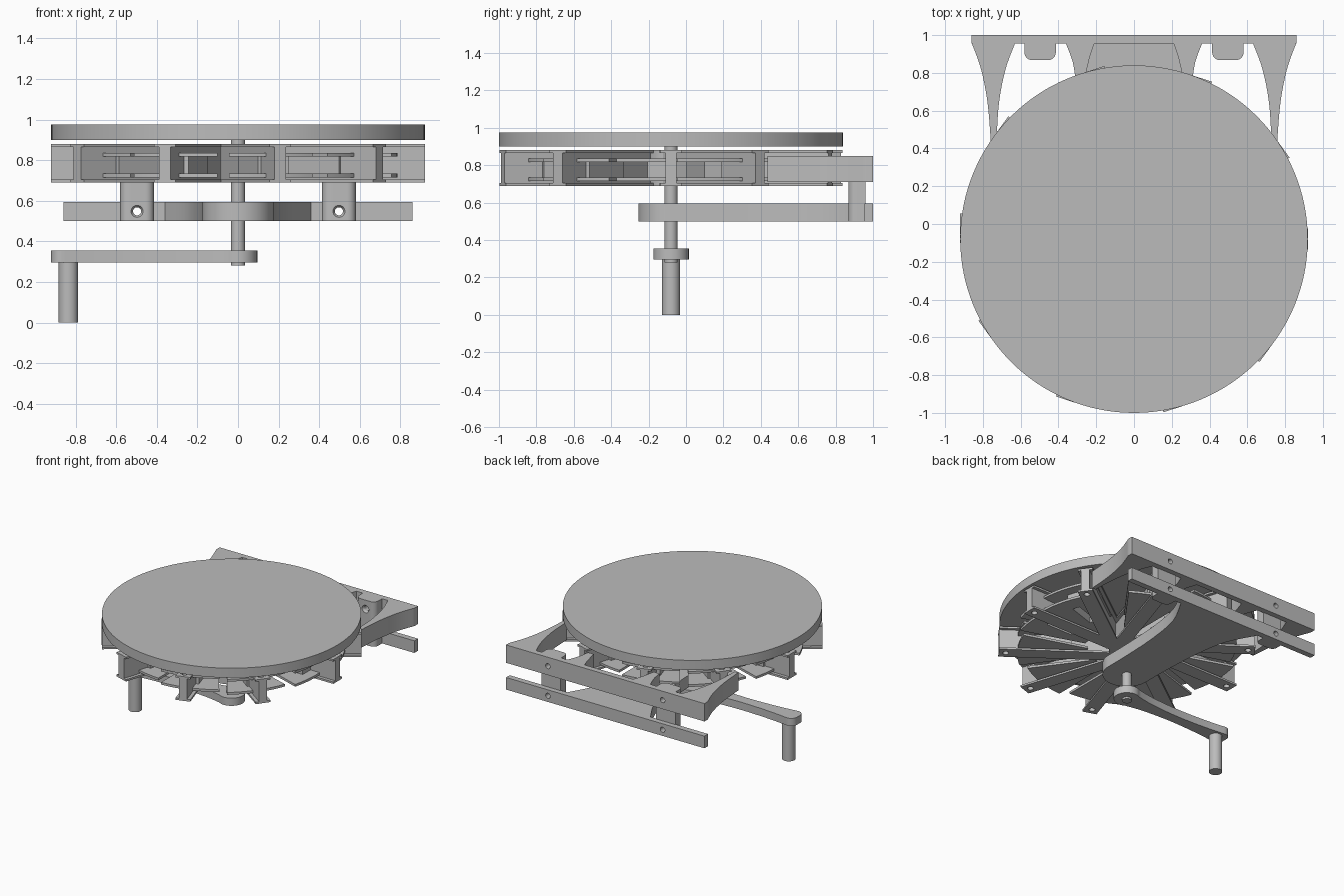
import bpy
import bmesh
from math import sin, cos, pi, radians
from mathutils import Matrix, Vector

AXIS_Y = -0.08          # wheel axis lies at x = 0, y = AXIS_Y
SPOKES = 10

cube = bpy.data.objects.get("Cube")
if cube:
    bpy.data.objects.remove(cube, do_unlink=True)

grey = bpy.data.materials.new("plain grey")
grey.use_nodes = True
grey.diffuse_color = (0.5, 0.5, 0.5, 1)
grey.node_tree.nodes["Principled BSDF"].inputs["Base Color"].default_value = (0.5, 0.5, 0.5, 1)
parts = []


def add_mesh(name, mesh):
    mesh.materials.clear()
    mesh.materials.append(grey)
    ob = bpy.data.objects.new(name, mesh)
    bpy.context.collection.objects.link(ob)
    parts.append(ob)
    return ob


def plate(name, loops, z0, z1):
    """Extrude flat outlines between two heights; later loops are holes."""
    curve = bpy.data.curves.new(name, "CURVE")
    curve.dimensions = "2D"
    curve.fill_mode = "BOTH"
    curve.extrude = (z1 - z0) / 2
    for loop in loops:
        spline = curve.splines.new("POLY")
        spline.points.add(len(loop) - 1)
        for p, (x, y) in zip(spline.points, loop):
            p.co = (x, y, 0, 1)
        spline.use_cyclic_u = True
    temp = bpy.data.objects.new("temp", curve)
    bpy.context.collection.objects.link(temp)
    deps = bpy.context.evaluated_depsgraph_get()
    mesh = bpy.data.meshes.new_from_object(temp.evaluated_get(deps))
    bpy.data.objects.remove(temp, do_unlink=True)
    bm = bmesh.new()
    bm.from_mesh(mesh)
    bmesh.ops.remove_doubles(bm, verts=bm.verts, dist=1e-5)
    bmesh.ops.translate(bm, verts=bm.verts, vec=(0, 0, (z0 + z1) / 2))
    bmesh.ops.recalc_face_normals(bm, faces=bm.faces)
    bm.to_mesh(mesh)
    bm.free()
    return add_mesh(name, mesh)


def arc(cx, cy, r, a0, a1, n):
    return [(cx + r * cos(radians(a0 + (a1 - a0) * i / n)),
             cy + r * sin(radians(a0 + (a1 - a0) * i / n))) for i in range(n + 1)]


def circle(cx, cy, r, n=32):
    return arc(cx, cy, r, 0, 360 - 360 / n, n - 1)


def rect(x0, x1, y0, y1):
    return [(x0, y0), (x1, y0), (x1, y1), (x0, y1)]


def mirrored(half):
    """Close a right-hand outline with its mirror image."""
    return half + [(-x, y) for x, y in reversed(half) if abs(x) > 1e-6]


def smooth(points, steps=5):
    """Catmull-Rom curve through a few points."""
    p = [Vector(q) for q in [points[0]] + points + [points[-1]]]
    out = []
    for a, b, c, d in zip(p, p[1:], p[2:], p[3:]):
        for i in range(steps):
            t = i / steps
            v = 0.5 * (2 * b + (c - a) * t + (2 * a - 5 * b + 4 * c - d) * t * t
                       + (3 * b - a - 3 * c + d) * t ** 3)
            out.append((v.x, v.y))
    return out + [points[-1]]


def around_wheel(protos, offset, label):
    """Place copies of radial parts (built along +x) about the axis."""
    for ob in protos:
        base = ob.name
        for i in range(SPOKES):
            copy = ob if i == 0 else add_mesh(base, ob.data.copy())
            copy.name = f"{label}_{base}_{i + 1}"
            copy.data.transform(Matrix.Translation((0, AXIS_Y, 0))
                                @ Matrix.Rotation((i + offset) * 2 * pi / SPOKES, 4, "Z"))


# Turntable disc, drive shaft and wheel hub
plate("top_disc", [circle(0, AXIS_Y, 0.92, 128)], 0.90, 0.975)
plate("shaft", [circle(0, AXIS_Y, 0.035)], 0.28, 0.90)
plate("wheel_hub", [circle(0, AXIS_Y, 0.13, 48)], 0.69, 0.88)

# I-section spokes with bolt holes at their ends
spoke_outline = [rect(0.08, 0.92, -0.055, 0.055), circle(0.87, 0, 0.022, 20)]
spoke = [plate("bottom_flange", spoke_outline, 0.69, 0.705),
         plate("top_flange", spoke_outline, 0.865, 0.88),
         plate("web", [rect(0.08, 0.92, -0.03, 0.03), circle(0.87, 0, 0.022, 20)], 0.705, 0.865)]
around_wheel(spoke, 0, "spoke")

# Wedge-shaped bobbins between the spokes, with a slot through each core
wedge = arc(0, 0, 0.81, -15.5, 15.5, 14) + arc(0, 0, 0.31, 11, -11, 6)
slot = rect(0.46, 0.69, -0.028, 0.028)
bobbin = [plate("lower_cheek", [wedge, slot], 0.715, 0.733),
          plate("upper_cheek", [wedge, slot], 0.818, 0.836),
          plate("core", [rect(0.42, 0.73, -0.05, 0.05), slot], 0.733, 0.818)]
around_wheel(bobbin, 0.5, "bobbin")

# Upper bracket: back rail with four curved arms reaching the spoke ends
inner_arm = smooth([(0.21, 0.955), (0.235, 0.88), (0.26, 0.77)]) + \
    smooth([(0.31, 0.77), (0.325, 0.86), (0.36, 0.955)])
outer_arm = smooth([(0.63, 0.955), (0.68, 0.82), (0.715, 0.64), (0.728, 0.435)]) + \
    smooth([(0.758, 0.435), (0.775, 0.64), (0.81, 0.82), (0.86, 0.96)])
upper = plate("upper_bracket",
              [mirrored([(0, 0.955)] + inner_arm + outer_arm + [(0.86, 1.0), (0, 1.0)])],
              0.71, 0.85)

# Lower bracket: back rail flaring from a round shaft bearing
flare = smooth([(0.175, AXIS_Y), (0.178, 0.15), (0.195, 0.45), (0.245, 0.73), (0.36, 0.955)])
lower = plate("lower_bracket",
              [mirrored(arc(0, AXIS_Y, 0.175, -90, -5, 14) + flare
                        + [(0.86, 0.955), (0.86, 1.0), (0, 1.0)])],
              0.50, 0.595)

# Rounded bosses joining both rails
bosses = []
for side, x in (("right", -0.497), ("left", 0.497)):
    outline = [(x + 0.083, 0.96), (x - 0.083, 0.96)] + \
        arc(x - 0.043, 0.908, 0.04, 180, 270, 6) + arc(x + 0.043, 0.908, 0.04, 270, 360, 6)
    bosses.append(plate(side + "_boss", [outline], 0.50, 0.85))

# Countersunk screw holes through rails and bosses
bm = bmesh.new()
for x in (-0.497, 0.497):
    for z in (0.548, 0.78):
        for y, r1, r2, depth in ((0.94, 0.02, 0.02, 0.3), (0.869, 0.038, 0.02, 0.03)):
            place = Matrix.Translation((x, y, z)) @ Matrix.Rotation(-pi / 2, 4, "X")
            bmesh.ops.create_cone(bm, cap_ends=True, segments=24, radius1=r1, radius2=r2,
                                  depth=depth, matrix=place)
cut_mesh = bpy.data.meshes.new("screw_cutter")
bm.to_mesh(cut_mesh)
bm.free()
cutter = bpy.data.objects.new("screw_cutter", cut_mesh)
bpy.context.collection.objects.link(cutter)
for ob in [upper, lower] + bosses:
    mod = ob.modifiers.new("screw_holes", "BOOLEAN")
    mod.operation = "DIFFERENCE"
    mod.solver = "EXACT"
    mod.use_self = True
    mod.object = cutter
    deps = bpy.context.evaluated_depsgraph_get()
    result = bpy.data.meshes.new_from_object(ob.evaluated_get(deps))
    ob.modifiers.clear()
    ob.data = result
    result.materials.clear()
    result.materials.append(grey)
bpy.data.objects.remove(cutter, do_unlink=True)

# Crank arm with a waisted outline, and its handle
edge = smooth([(-0.05, 0.081), (-0.2, 0.055), (-0.45, 0.042), (-0.7, 0.052), (-0.87, 0.07)])
top_edge = arc(0, 0, 0.095, 0, 115, 12) + edge + arc(-0.87, 0.02, 0.05, 100, 180, 6)
crank = top_edge + [(x, -y) for x, y in reversed(top_edge[1:])]
plate("crank_arm", [[(x, y + AXIS_Y) for x, y in crank]], 0.295, 0.355)
plate("crank_handle", [circle(-0.835, AXIS_Y, 0.048)], 0.0, 0.30)

# Smooth the round walls, keep the edges crisp
bpy.ops.object.select_all(action="DESELECT")
for ob in parts:
    ob.select_set(True)
bpy.context.view_layer.objects.active = parts[0]
bpy.ops.object.shade_smooth_by_angle(angle=radians(30))
